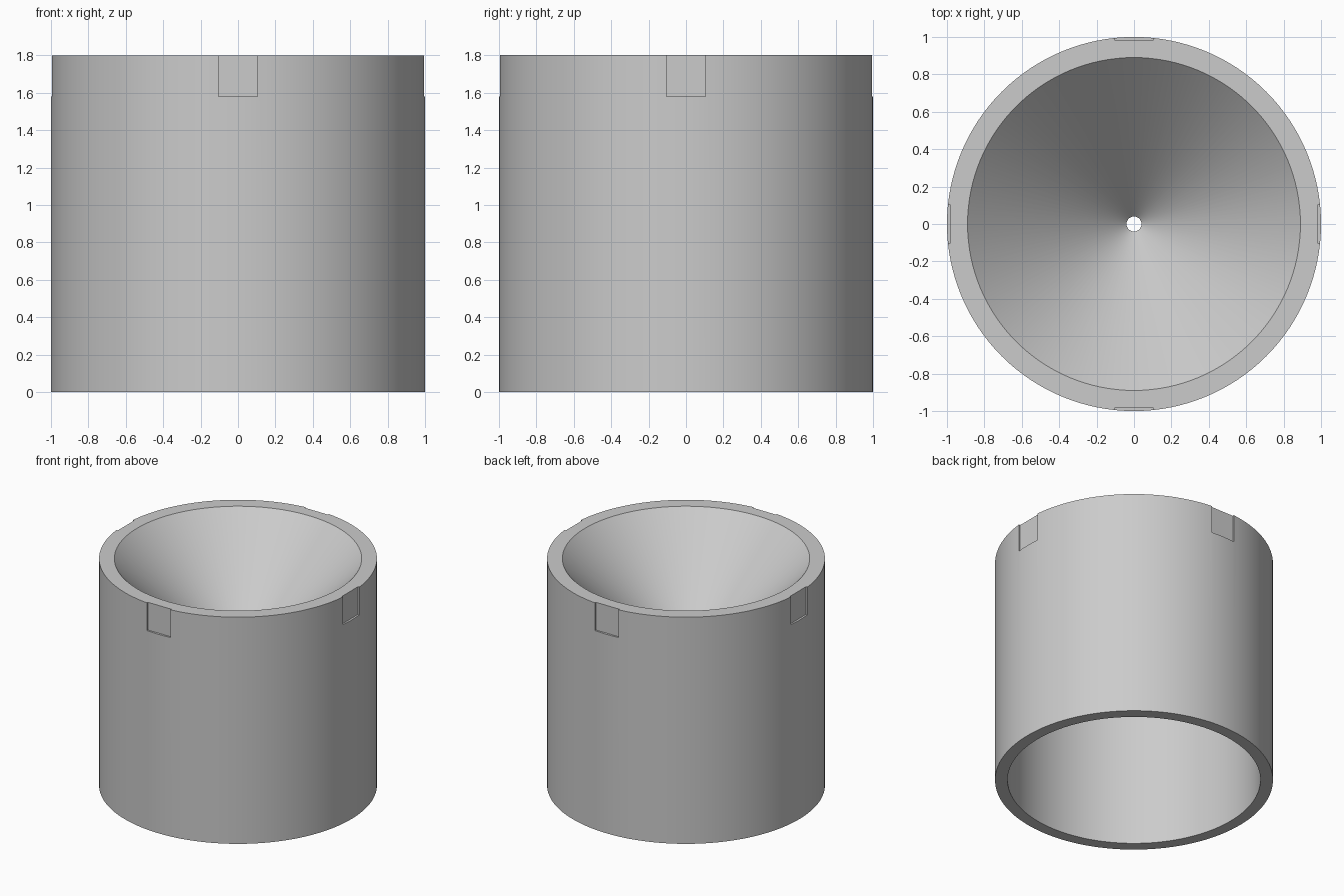
import bpy, bmesh
from math import cos, sin, pi, radians

cube = bpy.data.objects.get("Cube")
if cube:
    bpy.data.objects.remove(cube, do_unlink=True)

SEGMENTS = 128
HEIGHT = 1.8

grey = bpy.data.materials.new("plain grey")
grey.use_nodes = True
grey.diffuse_color = (0.6, 0.6, 0.6, 1)
grey.node_tree.nodes["Principled BSDF"].inputs["Base Color"].default_value = (0.6, 0.6, 0.6, 1)


def lathe(name, profile):
    """Turn a closed (radius, height) profile around the z axis."""
    bm = bmesh.new()
    rings = []
    for i in range(SEGMENTS):
        a = 2 * pi * i / SEGMENTS
        rings.append([bm.verts.new((r * cos(a), r * sin(a), z)) for r, z in profile])
    for i, ring in enumerate(rings):
        following = rings[(i + 1) % SEGMENTS]
        for j in range(len(profile)):
            k = (j + 1) % len(profile)
            bm.faces.new((ring[j], following[j], following[k], ring[k]))
    bmesh.ops.recalc_face_normals(bm, faces=bm.faces)
    mesh = bpy.data.meshes.new(name)
    bm.to_mesh(mesh)
    bm.free()
    mesh.materials.append(grey)
    obj = bpy.data.objects.new(name, mesh)
    bpy.context.collection.objects.link(obj)
    return obj


# Round body: outer wall, rim, funnel, drain hole, hollow underside
body = lathe("funnel_body", [
    (1.0, 0), (1.0, HEIGHT), (0.89, HEIGHT), (0.04, 0.95),
    (0.04, 0.82), (0.91, 1.69), (0.91, 0)])
bpy.context.view_layer.objects.active = body

# Four shallow flat notches below the rim
for i in range(4):
    a = i * pi / 2
    bpy.ops.mesh.primitive_cube_add(
        size=1, location=(1.083 * cos(a), 1.083 * sin(a), 1.78), rotation=(0, 0, a))
    cutter = bpy.context.object
    cutter.name = "notch_cutter"
    cutter.scale = (0.2, 0.206, 0.4)
    cutter.hide_render = True
    cutter.data.materials.append(grey)
    bpy.context.view_layer.update()
    notch = body.modifiers.new("notch", 'BOOLEAN')
    notch.operation = 'DIFFERENCE'
    notch.solver = 'EXACT'
    notch.object = cutter
    bpy.context.view_layer.objects.active = body
    bpy.ops.object.modifier_apply(modifier=notch.name)
    bpy.data.objects.remove(cutter, do_unlink=True)

# Smooth round surfaces, crisp rims and notch edges
bpy.ops.object.select_all(action='DESELECT')
body.select_set(True)
bpy.context.view_layer.objects.active = body
bpy.ops.object.shade_smooth_by_angle(angle=radians(9))
